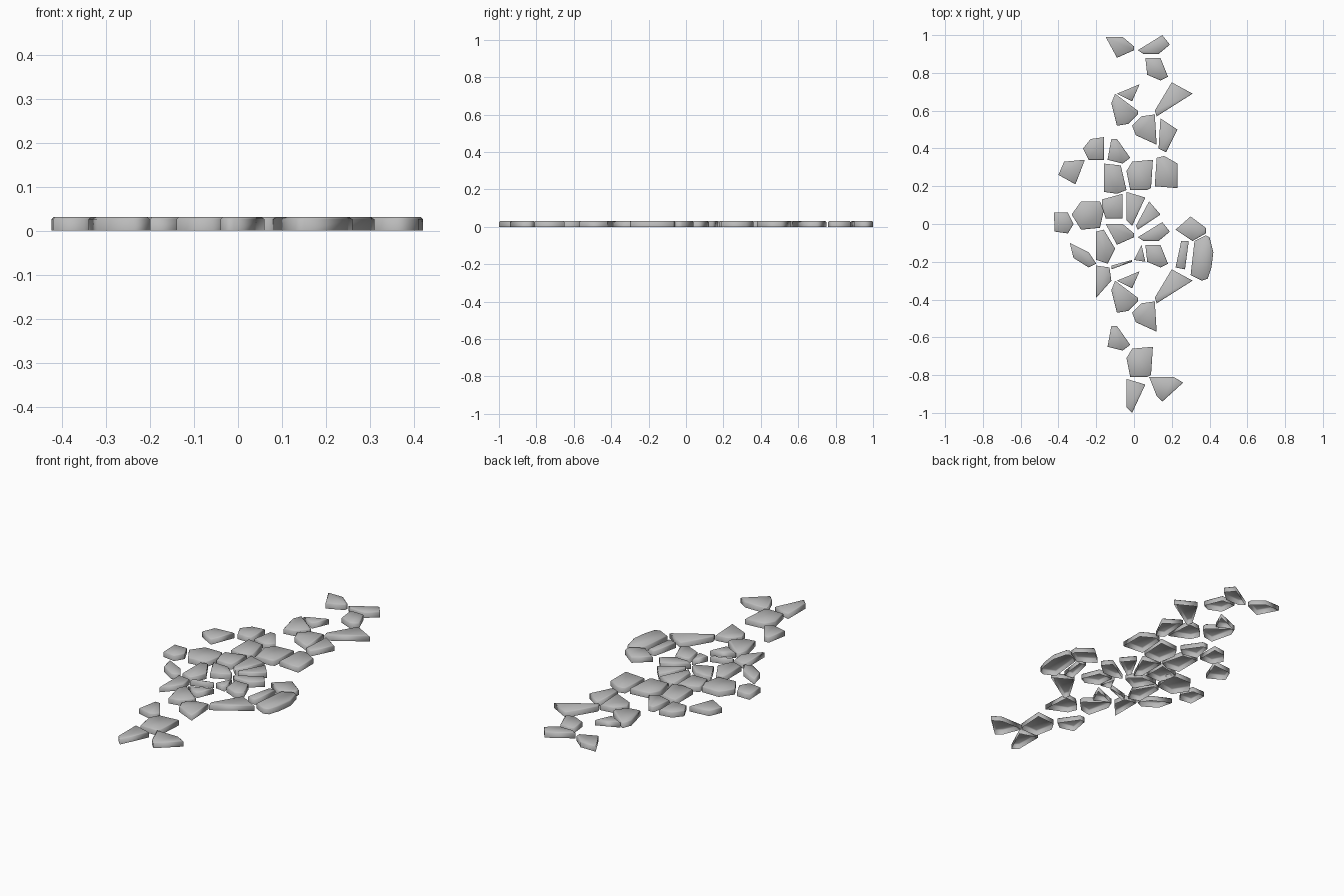
import bpy
import bmesh

cube = bpy.data.objects.get("Cube")
if cube:
    bpy.data.objects.remove(cube, do_unlink=True)

HEIGHT = 0.031
CHAMFER = 0.005
REPEAT = -0.99  # the paving pattern repeats along y

grey = bpy.data.materials.new("stone_grey")
grey.use_nodes = True
colour = (0.5, 0.5, 0.5, 1)
grey.diffuse_color = colour
grey.node_tree.nodes["Principled BSDF"].inputs["Base Color"].default_value = colour


def stone(name, *outline, repeat=False):
    """Raise one slab, open underneath, from an outline in hundredths of a unit."""
    points = [(x / 100, y / 100) for x, y in outline]
    # Wind the outline anticlockwise so that the top faces up
    pairs = zip(points, points[1:] + points[:1])
    if sum(a[0] * b[1] - b[0] * a[1] for a, b in pairs) < 0:
        points.reverse()

    bm = bmesh.new()
    low = [bm.verts.new((x, y, 0)) for x, y in points]
    high = [bm.verts.new((x, y, HEIGHT)) for x, y in points]
    top = bm.faces.new(high)
    for i in range(len(points)):
        j = (i + 1) % len(points)
        bm.faces.new((low[i], low[j], high[j], high[i]))
    bmesh.ops.bevel(bm, geom=list(top.edges), offset=CHAMFER, segments=1,
                    profile=0.5, affect="EDGES", clamp_overlap=True)
    for face in bm.faces:
        face.smooth = True
    mesh = bpy.data.meshes.new(name)
    bm.to_mesh(mesh)
    bm.free()
    mesh.materials.append(grey)

    obj = bpy.data.objects.new(name, mesh)
    bpy.context.collection.objects.link(obj)
    if repeat:
        twin = bpy.data.objects.new(name + "_repeat", mesh)
        twin.location.y = REPEAT
        bpy.context.collection.objects.link(twin)


# Back end of the path, repeated in the front half
stone("back_tip_right", (-15, 99), (-6, 99), (0, 94), (0, 92), (-9, 88), repeat=True)
stone("back_tip_left", (2, 92), (15, 100), (19, 95), (13, 90), (5, 90), repeat=True)
stone("back_neck", (6, 88), (14, 88), (18, 78), (14, 76), (7, 79), repeat=True)
stone("back_long_slab", (20, 75), (31, 69), (12, 57), (11, 60), repeat=True)
stone("back_chip", (-9, 69), (3, 74), (-1, 65), repeat=True)
stone("back_wedge", (-10, 69), (2, 60), (2, 58), (-3, 53), (-9, 52), (-12, 64),
      repeat=True)
stone("back_block", (4, 57), (11, 58), (12, 42), (1, 47), (-1, 52), repeat=True)
stone("back_left_kite", (14, 56), (23, 50), (17, 38), (13, 40))

# Shoulder between the back end and the centre
stone("shoulder_edge", (-23, 45), (-16, 46), (-16, 34), (-24, 34), (-27, 40))
stone("shoulder_tooth", (-12, 45), (-9, 45), (-2, 35), (-6, 32), (-14, 34),
      repeat=True)
stone("shoulder_outlier", (-37, 33), (-26, 34), (-31, 21), (-40, 26))
stone("shoulder_right", (-16, 32), (-7, 31), (-4, 18), (-9, 16), (-16, 17))
stone("shoulder_middle", (-1, 33), (10, 34), (9, 19), (7, 18), (-2, 18), (-4, 28),
      repeat=True)
stone("shoulder_left", (12, 35), (16, 36), (23, 32), (23, 19), (11, 20))

# Centre
stone("centre_hexagon", (-28, 12), (-18, 12), (-16, 7), (-18, -2), (-28, -3), (-33, 5))
stone("right_end", (-42.4, 6), (-35, 6), (-32, 0), (-35, -5), (-42, -4))
stone("centre_square", (-17, 13), (-6, 16), (-6, 3), (-15, 3), (-17, 9))
stone("centre_spike", (-4, 17), (6, 14), (-1, -1), (-4, 2), repeat=True)
stone("centre_blade", (8, 12), (14, 5), (2, -3), (1, -1))

# Left bulge
stone("bulge_cap", (30, 4), (38, -2), (38, -5), (31, -9), (22, -3))
stone("bulge_curve", (38, -6), (40, -7), (42, -15), (41, -23), (39, -29), (36, -30),
      (30, -27), (32, -9))
stone("bulge_strip", (25, -9), (29, -9), (27, -24), (22, -23))

# Right flank
stone("flank_outer", (-34, -10), (-24, -15), (-20, -21), (-24, -23), (-32, -18))
stone("flank_inner", (-20, -4), (-16, -3), (-10, -13), (-14, -21), (-20, -19))
stone("flank_sliver", (-12, -22), (-1, -19), (-1, -20), (-12, -24))
stone("flank_chip", (4, -11), (6, -20), (0, -19))
stone("flank_fang", (-20, -22), (-13, -23), (-12, -30), (-20, -39))

# Front tip
stone("front_tip_left", (8, -81), (21, -81), (26, -84), (15, -94), (12, -91))
